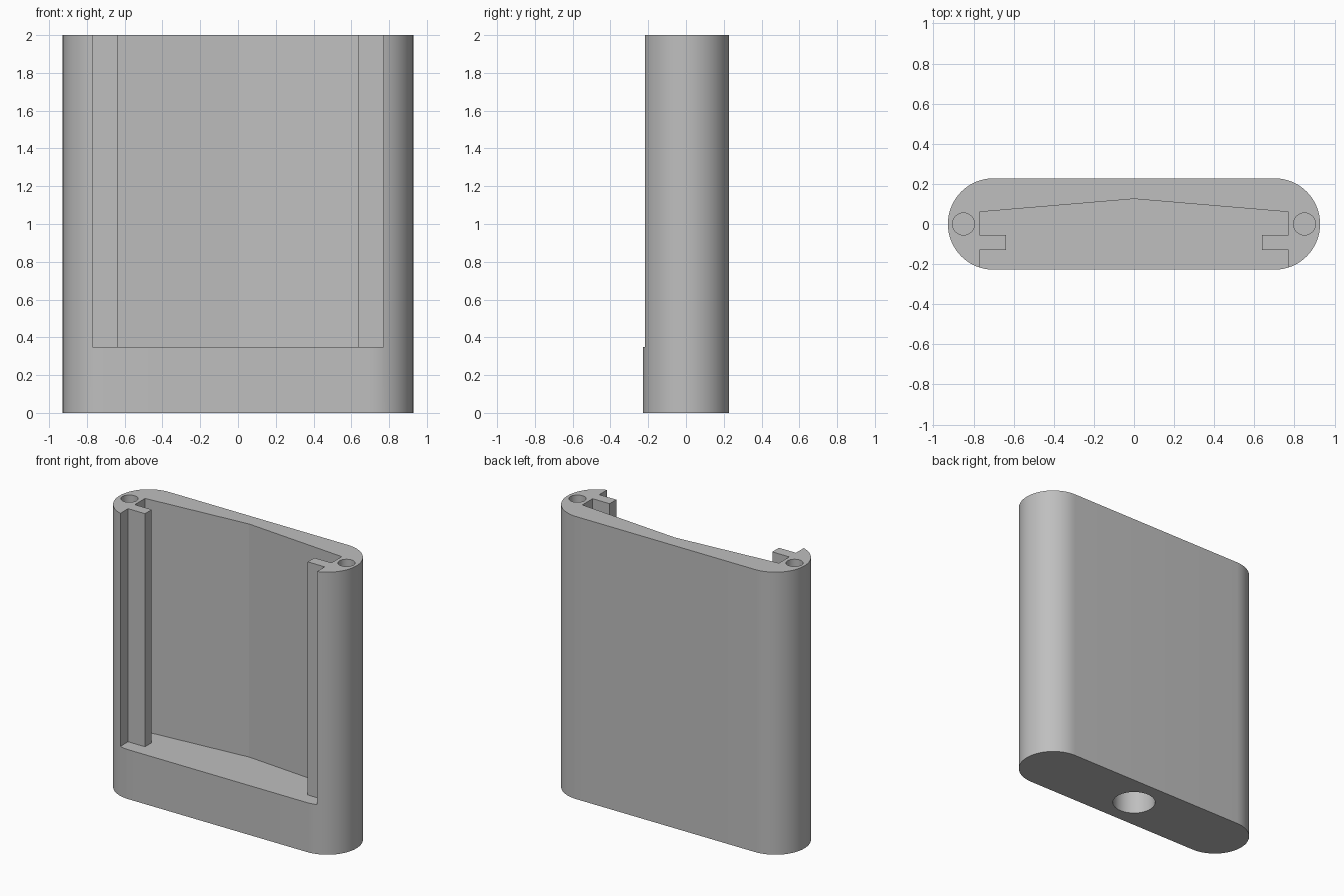
import bpy
import bmesh
from math import cos, sin, pi, radians

if "Cube" in bpy.data.objects:
    bpy.data.objects.remove(bpy.data.objects["Cube"], do_unlink=True)

HEIGHT, RADIUS, END_X = 2.0, 0.228, 0.70
FLOOR_Z = 0.35

grey = bpy.data.materials.new("mid grey")
grey.use_nodes = True
colour = (0.52, 0.52, 0.52, 1)
grey.diffuse_color = colour
grey.node_tree.nodes["Principled BSDF"].inputs["Base Color"].default_value = colour


def prism(name, outline, z0, z1):
    """Extrude a counter-clockwise outline from z0 to z1."""
    bm = bmesh.new()
    base = bm.faces.new([bm.verts.new((x, y, z0)) for x, y in outline])
    top = bmesh.ops.extrude_face_region(bm, geom=[base], use_keep_orig=True)["geom"]
    verts = [v for v in top if isinstance(v, bmesh.types.BMVert)]
    bmesh.ops.translate(bm, verts=verts, vec=(0, 0, z1 - z0))
    bmesh.ops.recalc_face_normals(bm, faces=bm.faces)
    mesh = bpy.data.meshes.new(name)
    bm.to_mesh(mesh)
    bm.free()
    mesh.materials.append(grey)
    obj = bpy.data.objects.new(name, mesh)
    bpy.context.collection.objects.link(obj)
    return obj


def arc(cx, cy, r, start, end, steps):
    return [(cx + r * cos(start + (end - start) * i / steps),
             cy + r * sin(start + (end - start) * i / steps))
            for i in range(steps + 1)]


def circle(cx, r):
    return arc(cx, 0, r, 0, 2 * pi, 48)[:-1]


# Rounded slab body
outline = (arc(END_X, 0, RADIUS, -pi / 2, pi / 2, 32)
           + arc(-END_X, 0, RADIUS, pi / 2, 3 * pi / 2, 32))
body = prism("holder_body", outline, 0, HEIGHT)

# Front pocket with a rail groove on each side and a shallow ridged back
half = [(0.77, -0.3), (0.77, -0.13), (0.637, -0.13),
        (0.637, -0.055), (0.77, -0.055), (0.77, 0.06)]
pocket = half + [(0, 0.125)] + [(-x, y) for x, y in reversed(half)]
cutters = [prism("pocket_cutter", pocket, FLOOR_Z, HEIGHT + 0.1)]

# Screw holes in the top, and a blind socket in the underside
for side, x in (("left", 0.85), ("right", -0.85)):
    cutters.append(prism(side + "_screw_cutter", circle(x, 0.055), 1.5, HEIGHT + 0.1))
cutters.append(prism("socket_cutter", circle(0, 0.14), -0.1, 0.25))

for cutter in cutters:
    cutter.hide_render = True
    mod = body.modifiers.new(cutter.name, "BOOLEAN")
    mod.operation = "DIFFERENCE"
    mod.solver = "EXACT"
    mod.object = cutter

# Apply the cuts and drop the helpers
bpy.context.view_layer.update()
evaluated = body.evaluated_get(bpy.context.evaluated_depsgraph_get())
cut_mesh = bpy.data.meshes.new_from_object(evaluated)
body.modifiers.clear()
body.data = cut_mesh
for cutter in cutters:
    bpy.data.objects.remove(cutter, do_unlink=True)

# Smooth the round surfaces, keep the corners sharp
for obj in bpy.context.selected_objects:
    obj.select_set(False)
body.select_set(True)
bpy.context.view_layer.objects.active = body
# The pocket's back ridge is sharp too, so the limit is below its fold angle
bpy.ops.object.shade_smooth_by_angle(angle=radians(9))
